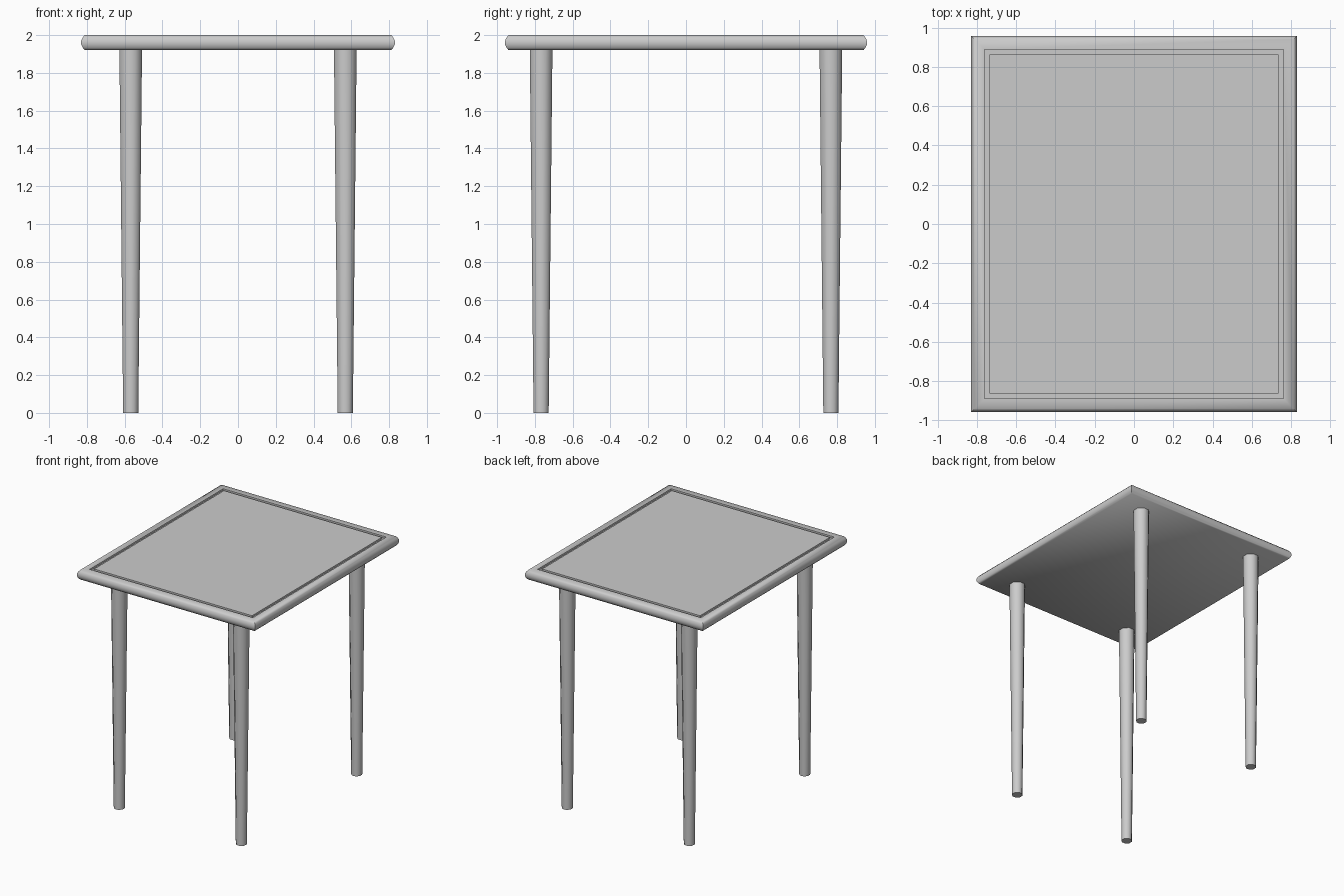
import bpy, bmesh
from math import cos, sin, pi, radians

if "Cube" in bpy.data.objects:
    bpy.data.objects.remove(bpy.data.objects["Cube"])

HX, HY = 0.83, 0.958      # half size of the tabletop
TOP, UNDER = 2.0, 1.921   # tabletop faces


def loft(name, rings, smooth_angle):
    """Skin a stack of equal-length closed rings and cap both ends."""
    bm = bmesh.new()
    loops = [[bm.verts.new(p) for p in ring] for ring in rings]
    for a, b in zip(loops, loops[1:]):
        for i in range(len(a)):
            j = (i + 1) % len(a)
            bm.faces.new((a[i], a[j], b[j], b[i]))
    bm.faces.new(loops[0][::-1])
    bm.faces.new(loops[-1])
    bmesh.ops.recalc_face_normals(bm, faces=bm.faces[:])
    mesh = bpy.data.meshes.new(name)
    bm.to_mesh(mesh)
    bm.free()
    ob = bpy.data.objects.new(name, mesh)
    bpy.context.collection.objects.link(ob)
    bpy.ops.object.select_all(action='DESELECT')
    ob.select_set(True)
    bpy.context.view_layer.objects.active = ob
    bpy.ops.object.shade_smooth_by_angle(angle=radians(smooth_angle))
    return ob


def rect(inset, z):
    x, y = HX - inset, HY - inset
    return [(-x, -y, z), (x, -y, z), (x, y, z), (-x, y, z)]


def octagon(cx, cy, half_width, z):
    r = half_width / cos(pi / 8)
    return [(cx + r * cos(pi / 8 + k * pi / 4),
             cy + r * sin(pi / 8 + k * pi / 4), z) for k in range(8)]


# Tabletop: rounded edge, then an inlaid square groove around the panel
profile = [(0.018, UNDER), (0.007, 1.935), (0.0, 1.951), (0.0, 1.97),
           (0.007, 1.986), (0.018, TOP),
           (0.07, TOP), (0.07, TOP - 0.015), (0.095, TOP - 0.015), (0.095, TOP)]
loft("tabletop", [rect(d, z) for d, z in profile], 65)

# Four tapered eight-sided legs
for side, sx in (("left", -1), ("right", 1)):
    for end, sy in (("front", -1), ("back", 1)):
        cx, cy = sx * 0.568, sy * 0.767
        loft(f"{end}_{side}_leg",
             [octagon(cx, cy, 0.04, 0), octagon(cx, cy, 0.06, UNDER + 0.004)], 50)
